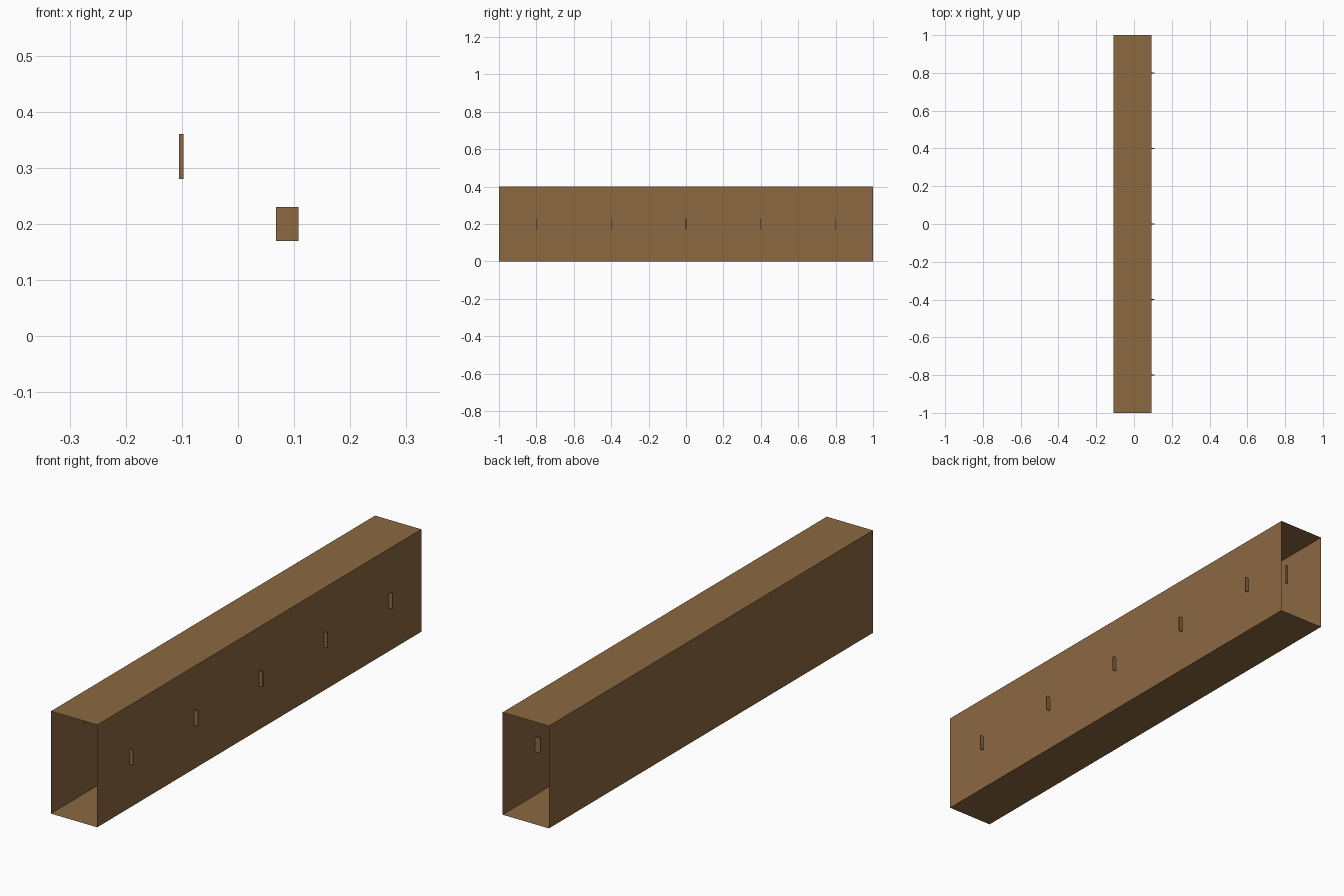
import bpy
import bmesh

if "Cube" in bpy.data.objects:
    bpy.data.objects.remove(bpy.data.objects["Cube"])

wood = bpy.data.materials.new("brown")
wood.diffuse_color = (0.258, 0.139, 0.053, 1)
wood.use_nodes = True
wood.node_tree.nodes["Principled BSDF"].inputs["Base Color"].default_value = wood.diffuse_color


def add_object(name, bm):
    bmesh.ops.recalc_face_normals(bm, faces=bm.faces[:])
    mesh = bpy.data.meshes.new(name)
    bm.to_mesh(mesh)
    bm.free()
    mesh.materials.append(wood)
    obj = bpy.data.objects.new(name, mesh)
    bpy.context.collection.objects.link(obj)
    return obj


def add_box(name, x0, x1, yc, thick, z0, z1):
    bm = bmesh.new()
    bmesh.ops.create_cube(bm, size=1)
    bmesh.ops.scale(bm, vec=(x1 - x0, thick, z1 - z0), verts=bm.verts)
    bmesh.ops.translate(bm, vec=((x0 + x1) / 2, yc, (z0 + z1) / 2), verts=bm.verts)
    return add_object(name, bm)


# Hollow beam: single-skin rectangular tube, open at both ends
left, right, height = -0.108, 0.092, 0.4
profile = [(left, 0), (right, 0), (right, height), (left, height)]
bm = bmesh.new()
rings = [[bm.verts.new((x, y, z)) for x, z in profile] for y in (-1, 1)]
for i in range(4):
    j = (i + 1) % 4
    bm.faces.new((rings[0][i], rings[0][j], rings[1][j], rings[1][i]))
add_object("hollow_beam", bm)

# Thin plates: pegs through the right wall, small cleats inside the left wall
for n in range(5):
    y = -0.8 + 0.4 * n
    add_box(f"side_peg_{n + 1}", 0.068, 0.108, y, 0.004, 0.17, 0.23)
    add_box(f"inner_cleat_{n + 1}", -0.105, -0.097, y, 0.004, 0.28, 0.36)
